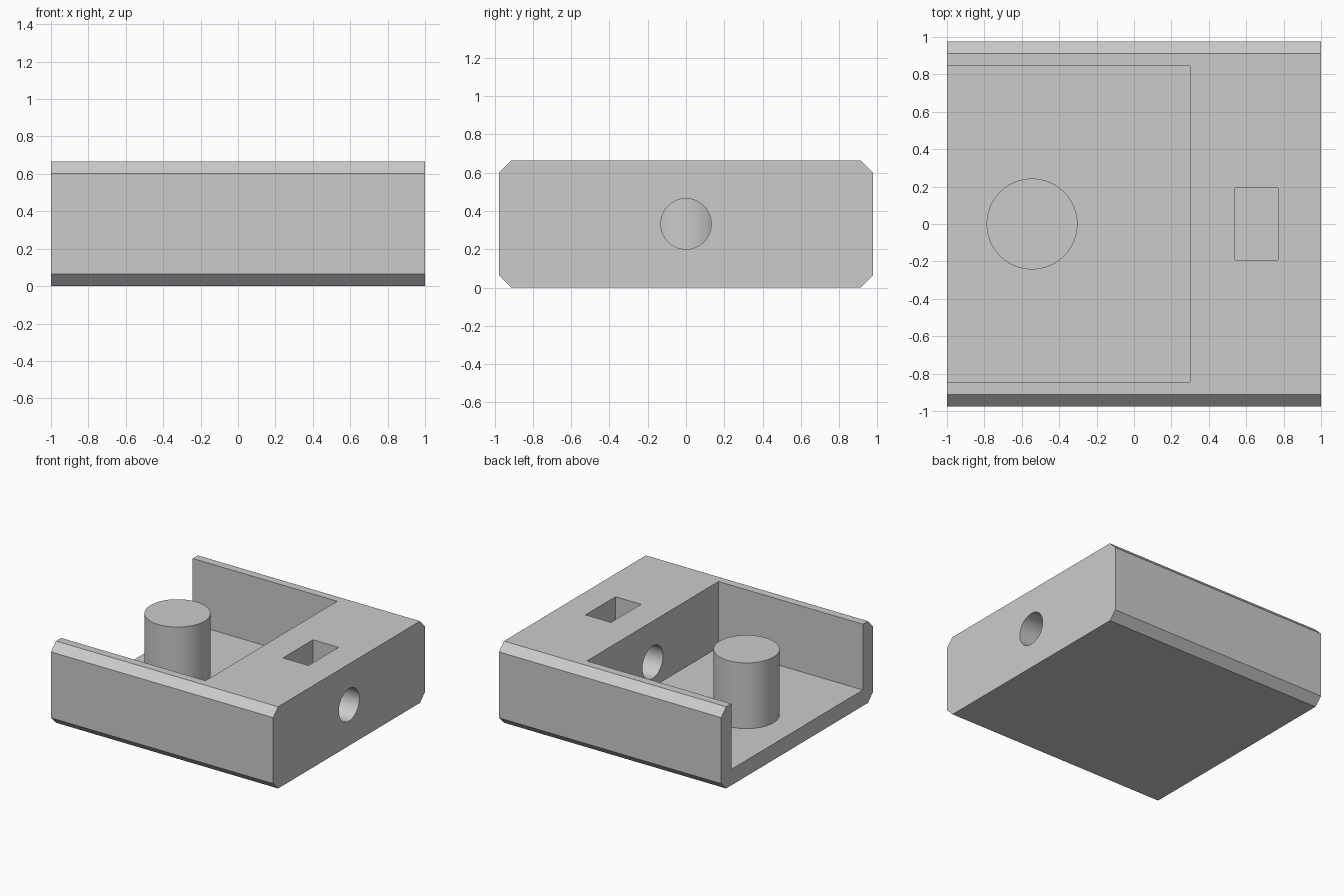
import bpy, bmesh, math
from mathutils import Matrix

if "Cube" in bpy.data.objects:
    bpy.data.objects.remove(bpy.data.objects["Cube"], do_unlink=True)

HALF_Y, HEIGHT, CHAMFER = 0.976, 0.665, 0.064
FLOOR = 0.13

grey = bpy.data.materials.new("plain grey")
grey.use_nodes = True
grey.diffuse_color = (0.6, 0.6, 0.6, 1)
grey.node_tree.nodes["Principled BSDF"].inputs["Base Color"].default_value = (0.6, 0.6, 0.6, 1)


def add_object(name, bm):
    bmesh.ops.recalc_face_normals(bm, faces=bm.faces)
    mesh = bpy.data.meshes.new(name)
    bm.to_mesh(mesh)
    bm.free()
    mesh.materials.append(grey)
    obj = bpy.data.objects.new(name, mesh)
    bpy.context.collection.objects.link(obj)
    return obj


def box(name, low, high):
    bm = bmesh.new()
    bmesh.ops.create_cube(bm, size=1)
    for v in bm.verts:
        v.co = [h if c > 0 else l for c, l, h in zip(v.co, low, high)]
    return add_object(name, bm)


def cylinder(name, radius, length, matrix):
    bm = bmesh.new()
    bmesh.ops.create_cone(bm, cap_ends=True, segments=64, radius1=radius,
                          radius2=radius, depth=length, matrix=matrix)
    return add_object(name, bm)


def activate(obj):
    bpy.ops.object.select_all(action="DESELECT")
    obj.select_set(True)
    bpy.context.view_layer.objects.active = obj


def cut(target, cutter):
    mod = target.modifiers.new("cut", "BOOLEAN")
    mod.operation = "DIFFERENCE"
    mod.solver = "EXACT"
    mod.object = cutter
    activate(target)
    bpy.ops.object.modifier_apply(modifier=mod.name)
    bpy.data.objects.remove(cutter, do_unlink=True)


def smooth(obj):
    activate(obj)
    bpy.ops.object.shade_smooth_by_angle(angle=math.radians(30))


# Housing: block with its four lengthwise edges chamfered
housing = box("housing", (-1, -HALF_Y, 0), (1, HALF_Y, HEIGHT))
bm = bmesh.new()
bm.from_mesh(housing.data)
long_edges = [e for e in bm.edges if abs(e.verts[0].co.x - e.verts[1].co.x) > 1]
bmesh.ops.bevel(bm, geom=long_edges, offset=CHAMFER, segments=1, affect="EDGES")
bm.to_mesh(housing.data)
bm.free()

# Open-ended pocket, nut slot and bolt hole
cut(housing, box("pocket_cutter", (-1.2, -0.846, FLOOR), (0.3, 0.846, 1)))
cut(housing, box("slot_cutter", (0.54, -0.193, FLOOR), (0.77, 0.193, 1)))
cut(housing, cylinder("hole_cutter", 0.132, 1,
                      Matrix.Translation((0.7, 0, HEIGHT / 2)) @ Matrix.Rotation(math.pi / 2, 4, "Y")))
smooth(housing)

# Round post standing on the pocket floor
base = FLOOR - 0.02
post = cylinder("post", 0.243, HEIGHT - base,
                Matrix.Translation((-0.545, 0, (HEIGHT + base) / 2)))
smooth(post)
